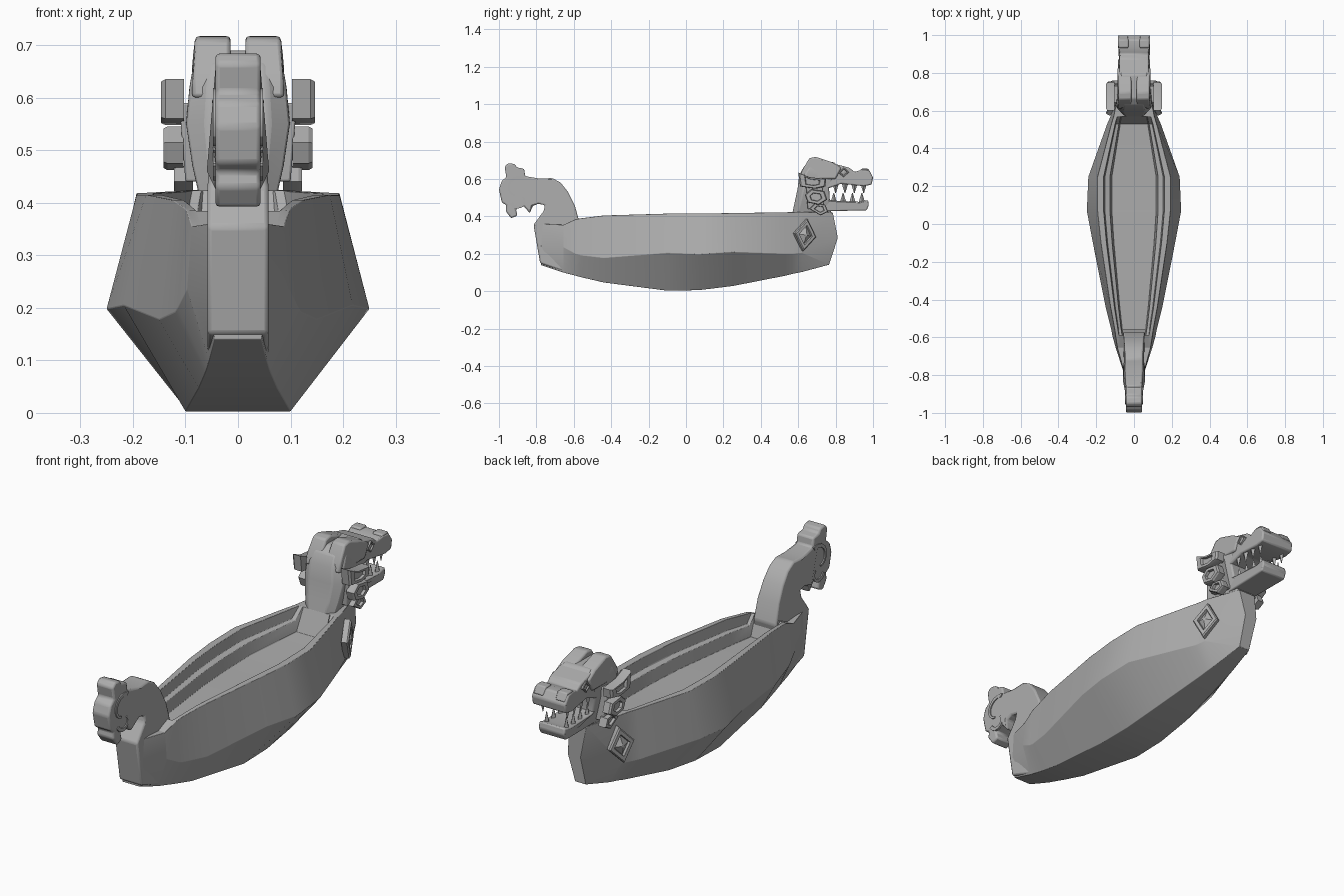
import bpy, bmesh, math
from mathutils import Vector, Matrix

if "Cube" in bpy.data.objects:
    bpy.data.objects.remove(bpy.data.objects["Cube"])

stone = bpy.data.materials.new("plain grey")
stone.diffuse_color = (0.42, 0.42, 0.42, 1)
stone.use_nodes = True
stone.node_tree.nodes["Principled BSDF"].inputs["Base Color"].default_value = stone.diffuse_color


def finish(bm, name, bevel=0.0):
    bmesh.ops.recalc_face_normals(bm, faces=bm.faces)
    me = bpy.data.meshes.new(name)
    bm.to_mesh(me)
    bm.free()
    me.materials.append(stone)
    ob = bpy.data.objects.new(name, me)
    bpy.context.collection.objects.link(ob)
    bpy.ops.object.select_all(action='DESELECT')
    ob.select_set(True)
    bpy.context.view_layer.objects.active = ob
    bpy.ops.object.shade_smooth_by_angle(angle=math.radians(25))
    if bevel:
        m = ob.modifiers.new("soft edges", 'BEVEL')
        m.width, m.segments, m.limit_method = bevel, 2, 'ANGLE'
        m.angle_limit = math.radians(25)
    return ob


def loft(name, rings, bevel=0.0):
    """Skin closed rings of equal length and cap both ends."""
    bm = bmesh.new()
    vs = [[bm.verts.new(p) for p in r] for r in rings]
    n = len(rings[0])
    for a, b in zip(vs, vs[1:]):
        for i in range(n):
            j = (i + 1) % n
            bm.faces.new((a[i], a[j], b[j], b[i]))
    bm.faces.new(vs[0])
    bm.faces.new(vs[-1])
    return finish(bm, name, bevel)


def slab(name, profile, width, bevel=0.0, x0=None):
    """Side profile (y, z) extruded across x; width is a rule of (y, z)."""
    right = [(width(y, z), y, z) for y, z in profile]
    left = [(-width(y, z) if x0 is None else x0, y, z) for y, z in profile]
    return loft(name, [left, right], bevel)


def mirror(ob):
    m = ob.modifiers.new("both sides", 'MIRROR')
    return m


# Hull with stepped hollow: y, bottom x/z, chine x/z, gunwale x/z, depth
stations = [
    (-0.775, .045, .14, .058, .24, .055, .36, 0),
    (-0.655, .055, .10, .097, .235, .088, .355, 0),
    (-0.59, .06, .083, .115, .20, .098, .385, 0),
    (-0.56, .063, .075, .12, .192, .102, .39, .10),
    (-0.44, .075, .047, .150, .178, .124, .405, .11),
    (-0.10, .10, .003, .218, .205, .175, .415, .11),
    (0.07, .098, .006, .25, .198, .193, .415, .11),
    (0.25, .09, .028, .242, .21, .193, .418, .11),
    (0.53, .058, .083, .142, .20, .120, .422, .10),
    (0.57, .053, .093, .124, .20, .108, .423, 0),
    (0.62, .048, .103, .108, .205, .098, .424, 0),
    (0.785, .028, .142, .032, .285, .045, .42, 0),
]
rings = []
for y, xb, zb, xc, zc, xg, zg, d in stations:
    bow = y > 0.7
    half = [(xb, y - (.02 if bow else 0), zb), (xc, y + (.025 if bow else 0), zc),
            (xg, y, zg), (xg * .83, y, zg), (xg * .80, y, zg - d * .45),
            (xg * .66, y, zg - d * .5), (xg * .61, y, zg - d)]
    rings.append(half + [(-x, yy, z) for x, yy, z in reversed(half)])
loft("hull", rings, 0.006)

# Stern post and curled tail
tail = [(-.57, .37), (-.595, .46), (-.63, .53), (-.67, .58), (-.715, .605), (-.78, .602),
        (-.86, .615), (-.865, .655), (-.905, .662), (-.915, .68), (-.95, .685),
        (-.97, .665), (-.96, .61), (-.985, .59), (-1.0, .545), (-.985, .475),
        (-.96, .46), (-.965, .43), (-.935, .39), (-.90, .405), (-.91, .44),
        (-.87, .458), (-.835, .417), (-.82, .455), (-.79, .468), (-.755, .46),
        (-.76, .43), (-.815, .355), (-.78, .15), (-.65, .105), (-.60, .25)]
slab("tail", tail, lambda y, z: .043 if y < -.82 else .058 - max(0, z - .42) * .06, 0.008)


# Raised curls on both faces of the tail
def curl(name, cy, cz, r0, r1, a0, a1):
    rings = []
    for i in range(9):
        t = i / 8
        a, r = math.radians(a0 + (a1 - a0) * t), r0 + (r1 - r0) * t
        w = .009 * (1 - .5 * t)
        c, s = math.cos(a), math.sin(a)
        rings.append([(x, cy + c * q, cz + s * q) for x, q in
                      ((.038, r - w), (.048, r - w), (.048, r + w), (.038, r + w))])
    mirror(loft(name, rings))


curl("tail_curl_upper", -.90, .545, .07, .035, 60, 250)
curl("tail_curl_lower", -.89, .49, .05, .02, 200, 400)

# Neck: z, back y, front y, back half width, front half width
neck = [(.40, .565, .78, .072, .045), (.47, .58, .77, .088, .06), (.55, .597, .765, .10, .075),
        (.62, .605, .79, .093, .08), (.665, .63, .82, .085, .075), (.69, .665, .79, .07, .065)]
loft("neck", [[(b, y0 + .03, z), (f, y1, z), (-f, y1, z), (-b, y0 + .03, z),
               (-b * .6, y0, z), (b * .6, y0, z)] for z, y0, y1, b, f in neck], 0.006)

# Horned crest, one block either side of a gap
mirror(slab("crest", [(.61, .60), (.62, .645), (.66, .712), (.695, .718), (.78, .69),
                      (.83, .66), (.80, .60)], lambda y, z: .088 - max(0, z - .66) * .12, 0.008, x0=.014))

# Upper jaw with raised snout
slab("upper_jaw", [(.70, .56), (.70, .66), (.78, .685), (.875, .66), (.90, .637), (.935, .648),
                   (.975, .647), (1.0, .61), (.993, .57), (.95, .562), (.83, .575), (.76, .55)],
     lambda y, z: .086 if y > .92 else .078, 0.007)
mirror(slab("nostril", [(.925, .63), (.935, .655), (.975, .655), (.995, .62)],
            lambda y, z: .08, 0.005, x0=.03))

# Lower jaw
slab("lower_jaw", [(.72, .428), (.72, .50), (.78, .485), (.93, .478), (.973, .488),
                   (.978, .46), (.965, .432)], lambda y, z: .066 if y > .74 else .06, 0.006)


# Teeth along both jaws
def tooth(name, x, y, z, h):
    bm = bmesh.new()
    bmesh.ops.create_cone(bm, cap_ends=True, segments=4, radius1=.017, radius2=.002, depth=abs(h))
    bmesh.ops.scale(bm, vec=(.7, 1, 1 if h > 0 else -1), verts=bm.verts)
    bmesh.ops.translate(bm, vec=(x, y, z + h / 2), verts=bm.verts)
    mirror(finish(bm, name))


for i, y in enumerate((.80, .85, .90, .95)):
    tooth(f"upper_tooth_{i}", .062, y, .575, -.05)
    tooth(f"lower_tooth_{i}", .05, y - .01, .475, .05)


# Framed plates: outline in (y, z), sunk middle, raised pyramid centre
def framed(name, outline, thick, place, inset=.55, sink=.012, peak=0.0):
    n = len(outline)
    cy = sum(p[0] for p in outline) / n
    cz = sum(p[1] for p in outline) / n

    def ring(x, k):
        return [place @ Vector((x, cy + (a - cy) * k, cz + (b - cz) * k)) for a, b in outline]
    mirror(loft(name, [ring(-thick, 1), ring(thick * .6, 1), ring(thick, .9), ring(thick, inset),
                       ring(thick - sink, inset * .9), ring(thick - sink + peak, .1)]))


# Mane plates behind the cheeks
at = Matrix.Translation
framed("mane_plate_upper", [(.60, .635), (.66, .61), (.75, .60), (.745, .56), (.69, .548), (.61, .56)],
       .022, at((.125, 0, 0)) @ Matrix.Identity(4))
framed("mane_plate_middle", [(.635, .515), (.67, .545), (.74, .535), (.755, .49), (.71, .462), (.65, .475)],
       .019, at((.123, 0, 0)))
framed("mane_plate_lower", [(.66, .44), (.69, .47), (.745, .462), (.76, .425), (.72, .405)],
       .018, at((.104, 0, 0)))

# Cheek blocks joining the mane to the head
mirror(slab("cheek", [(.65, .44), (.64, .59), (.73, .59), (.74, .44)],
            lambda y, z: .112 if z > .5 else .10, 0.004, x0=.05))

# Eyes
framed("eye", [(.815, .632), (.845, .662), (.872, .637), (.843, .61)], .007,
       at((.079, 0, 0)), inset=.7, sink=.006, peak=.004)

# Diamond shields on the bow, turned to follow the hull
framed("bow_shield", [(-.062, .01), (.012, .085), (.062, -.01), (-.012, -.085)], .015,
       at((.112, .635, .30)) @ Matrix.Rotation(math.radians(24), 4, 'Z'),
       inset=.62, sink=.012, peak=.016)
